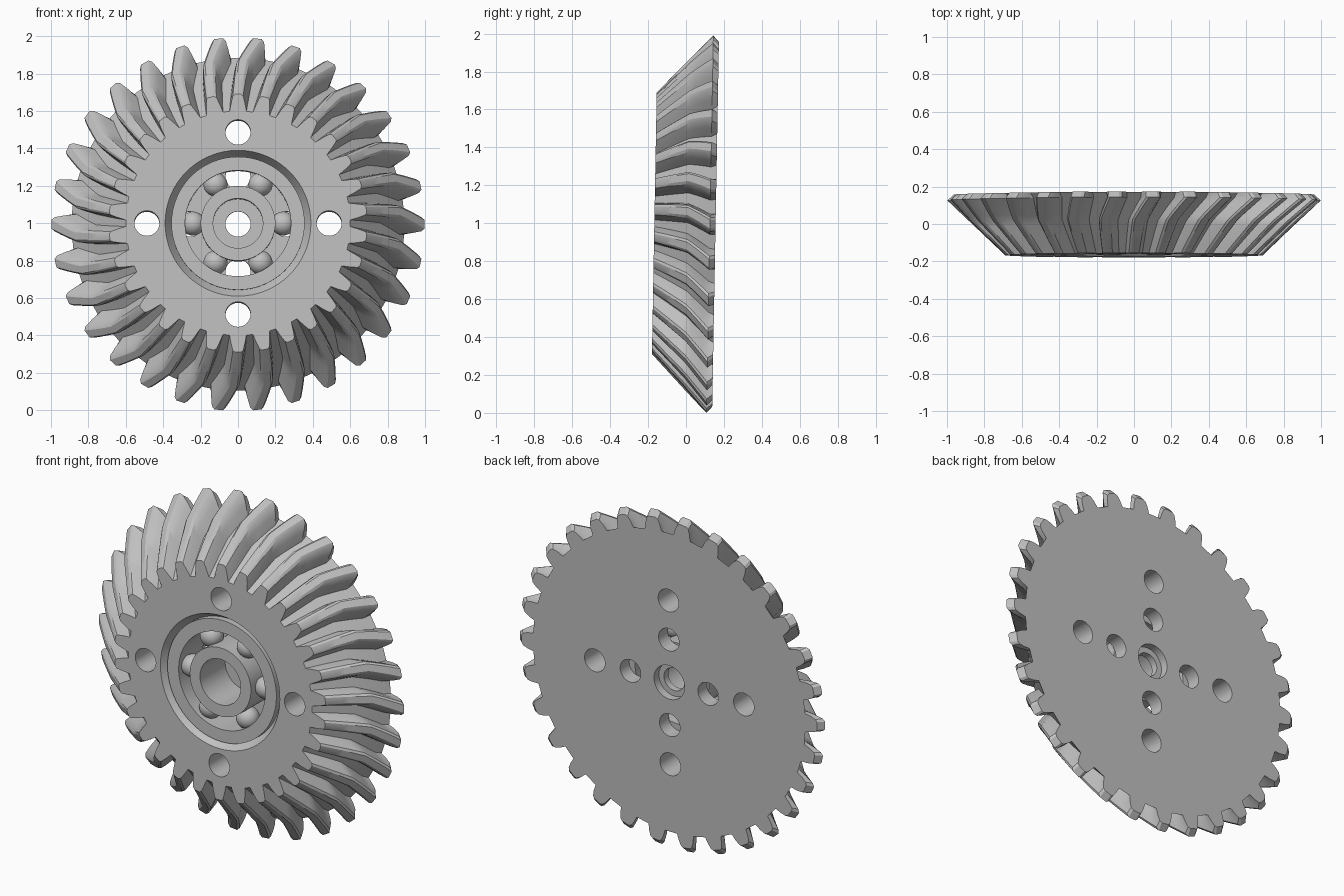
import bpy
import bmesh
from math import sin, cos, pi, radians
from mathutils import Matrix

if "Cube" in bpy.data.objects:
    bpy.data.objects.remove(bpy.data.objects["Cube"], do_unlink=True)

TEETH = 30
FRONT, BACK = -0.167, 0.156
FLOOR = 0.07
PITCH = 2 * pi / TEETH

steel = bpy.data.materials.new("grey_steel")
steel.use_nodes = True
steel.diffuse_color = (0.53, 0.53, 0.53, 1)
steel.node_tree.nodes["Principled BSDF"].inputs["Base Color"].default_value = (0.53, 0.53, 0.53, 1)


def finish_mesh(name, bm):
    bmesh.ops.recalc_face_normals(bm, faces=bm.faces)
    mesh = bpy.data.meshes.new(name)
    bm.to_mesh(mesh)
    bm.free()
    mesh.materials.append(steel)
    obj = bpy.data.objects.new(name, mesh)
    bpy.context.scene.collection.objects.link(obj)
    return obj


def activate(obj):
    bpy.ops.object.select_all(action='DESELECT')
    obj.select_set(True)
    bpy.context.view_layer.objects.active = obj


def polar(r, y, a):
    return (r * cos(a), y, r * sin(a))


def bridge(bm, a, b):
    n = len(a)
    for i in range(n):
        j = (i + 1) % n
        bm.faces.new((a[i], a[j], b[j], b[i]))


def lathe(name, profile, closed=False, steps=64):
    """Revolve (radius, y) points about the y axis."""
    bm = bmesh.new()
    rings = [[bm.verts.new(polar(r, y, 2 * pi * i / steps)) for i in range(steps)]
             for r, y in profile]
    for a, b in zip(rings, rings[1:]):
        bridge(bm, a, b)
    if closed:
        bridge(bm, rings[-1], rings[0])
    else:
        bm.faces.new(rings[0])
        bm.faces.new(rings[-1])
    return finish_mesh(name, bm)


def cut(target, cutter):
    activate(target)
    mod = target.modifiers.new("cut", 'BOOLEAN')
    mod.operation = 'DIFFERENCE'
    mod.solver = 'EXACT'
    mod.object = cutter
    bpy.ops.object.modifier_apply(modifier=mod.name)
    bpy.data.objects.remove(cutter, do_unlink=True)


def tooth_profile(t):
    """Tooth outline as (share of pitch, share of height); slimmer towards the back."""
    inner = [(0.36, 0), (0.27, 0.5), (0.19, 0.9), (0.11, 1)]
    outer = [(0.29, 0), (0.24, 0.5), (0.18, 0.88), (0.11, 1)]
    half = [(a + (b - a) * t, g + (h - g) * t) for (a, g), (b, h) in zip(inner, outer)]
    return [(-w, h) for w, h in half] + half[::-1]


def tooth_twist(f):
    """Sideways sweep of the teeth: gentle near the front, steeper past a soft kink."""
    kink = 0.6
    if f < kink:
        return radians(6 - 1.7 * f / kink)
    return radians(4.3 * (1 - f) / (1 - kink))


# Bevel gear body: toothed sections lofted from the small front to the wide back,
# with the tooth tips chamfered at the rim
STEPS = 10
CHAMFER_Y = 0.126
bm = bmesh.new()
sections = []
for k in range(STEPS + 2):
    f = min(1, k / STEPS)
    y = FRONT + (CHAMFER_Y - FRONT) * f if k <= STEPS else BACK
    t = (y - FRONT) / (BACK - FRONT)
    root = 0.60 + 0.29 * t
    tip = 0.69 + 0.308 * f if k <= STEPS else 0.965
    sections.append([bm.verts.new(polar(root + (tip - root) * h, y,
                                        (i + w) * PITCH + tooth_twist(f)))
                     for i in range(TEETH) for w, h in tooth_profile(t)])
for a, b in zip(sections, sections[1:]):
    bridge(bm, a, b)
bm.faces.new(sections[0])
bm.faces.new(sections[-1])
gear = finish_mesh("bevel_gear", bm)

# Bearing pocket, shaft bore and rear counterbore
cut(gear, lathe("pocket_cutter", [
    (0.402, FRONT - 0.02), (0.39, FRONT), (0.353, -0.107), (0.353, FLOOR),
    (0.067, FLOOR), (0.067, 0.11), (0.1, 0.11), (0.1, BACK + 0.02)]))

# Four outer through holes and four holes behind the bearing
bm = bmesh.new()
for i in range(4):
    for radius, start in ((0.487, FRONT - 0.05), (0.254, 0.03)):
        end = BACK + 0.05
        place = (Matrix.Translation(polar(radius, (start + end) / 2, i * pi / 2))
                 @ Matrix.Rotation(pi / 2, 4, 'X'))
        bmesh.ops.create_cone(bm, cap_ends=True, segments=32, radius1=0.067,
                              radius2=0.067, depth=end - start, matrix=place)
cut(gear, finish_mesh("hole_cutter", bm))

# Bearing races and balls
parts = [gear]
for name, inner, outer, front in (("outer_race", 0.283, 0.356, -0.15),
                                  ("inner_race", 0.133, 0.2, -0.165)):
    parts.append(lathe(name, [(inner, front), (outer, front), (outer, FLOOR + 0.002),
                              (inner, FLOOR + 0.002)], closed=True))
for i in range(6):
    bm = bmesh.new()
    bmesh.ops.create_uvsphere(bm, u_segments=32, v_segments=16, radius=0.064,
                              matrix=Matrix.Translation(polar(0.241, -0.075, i * pi / 3)))
    parts.append(finish_mesh(f"bearing_ball_{i + 1}", bm))

# Shade, then stand the gear up with its slight backward lean
pose = Matrix.Translation((0, 0, 0.997)) @ Matrix.Rotation(radians(-1.05), 4, 'X')
for obj in parts:
    activate(obj)
    bpy.ops.object.shade_smooth_by_angle(angle=radians(30))
    obj.matrix_world = pose
